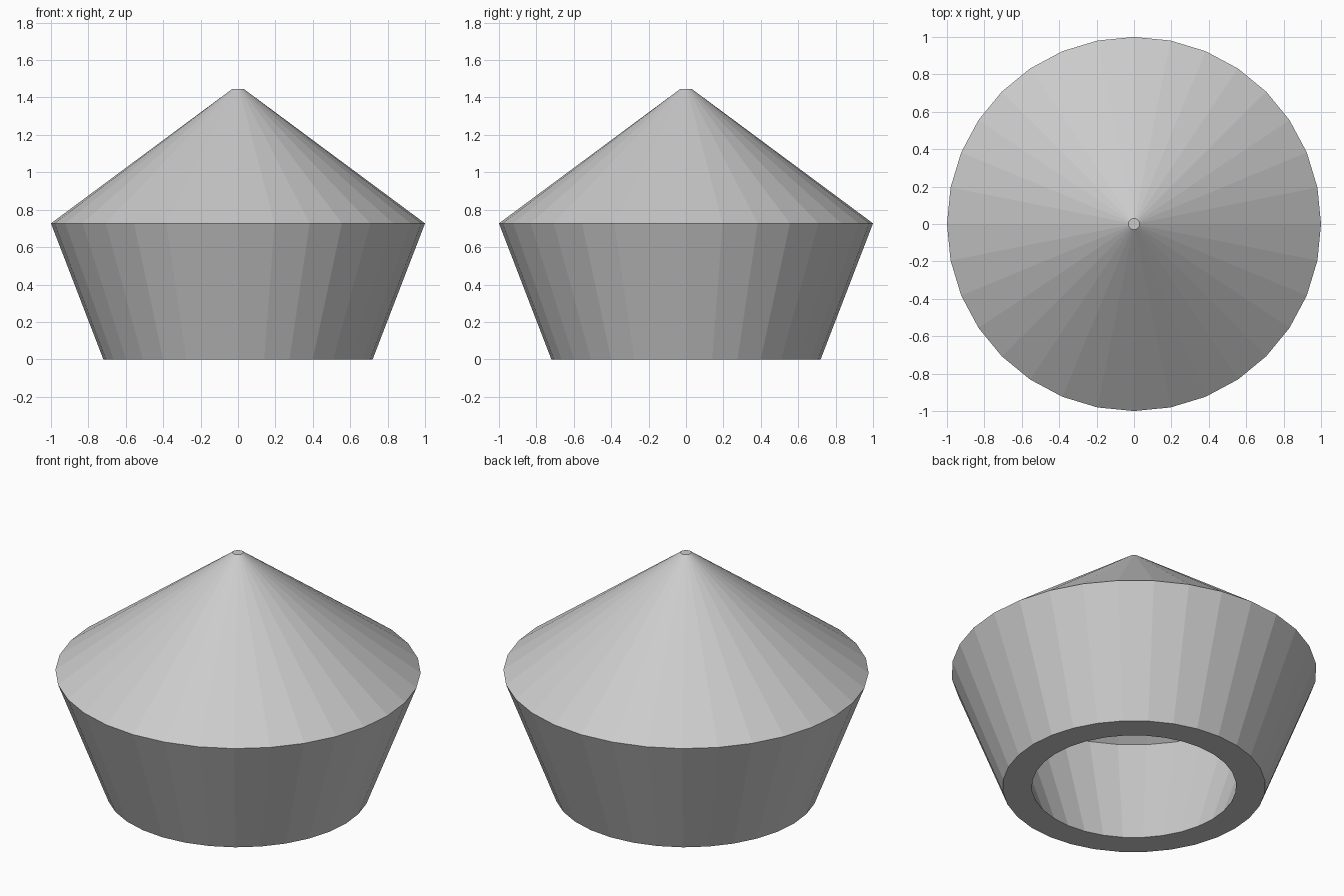
import bpy, bmesh
from math import cos, sin, tau

if "Cube" in bpy.data.objects:
    bpy.data.objects.remove(bpy.data.objects["Cube"])

SIDES = 32


def lathe(name, profile):
    """Spin an open (radius, z) profile around z and cap both ends."""
    bm = bmesh.new()
    rings = [[bm.verts.new((r * cos(tau * i / SIDES), r * sin(tau * i / SIDES), z))
              for i in range(SIDES)] for r, z in profile]
    for a, b in zip(rings, rings[1:]):
        for i in range(SIDES):
            j = (i + 1) % SIDES
            bm.faces.new((a[i], a[j], b[j], b[i]))
    bm.faces.new(rings[0])
    bm.faces.new(rings[-1])
    bmesh.ops.recalc_face_normals(bm, faces=bm.faces)
    mesh = bpy.data.meshes.new(name)
    bm.to_mesh(mesh)
    bm.free()
    obj = bpy.data.objects.new(name, mesh)
    bpy.context.collection.objects.link(obj)
    return obj


# Hollow shell: inner tip, inner cone, inner wall, flat base rim, outer wall, outer cone, flat tip
lathe("hollow_cone_shell", [
    (0.03, 1.31), (0.81, 0.73), (0.56, 0.0),
    (0.72, 0.0), (1.0, 0.727), (0.03, 1.446),
])
